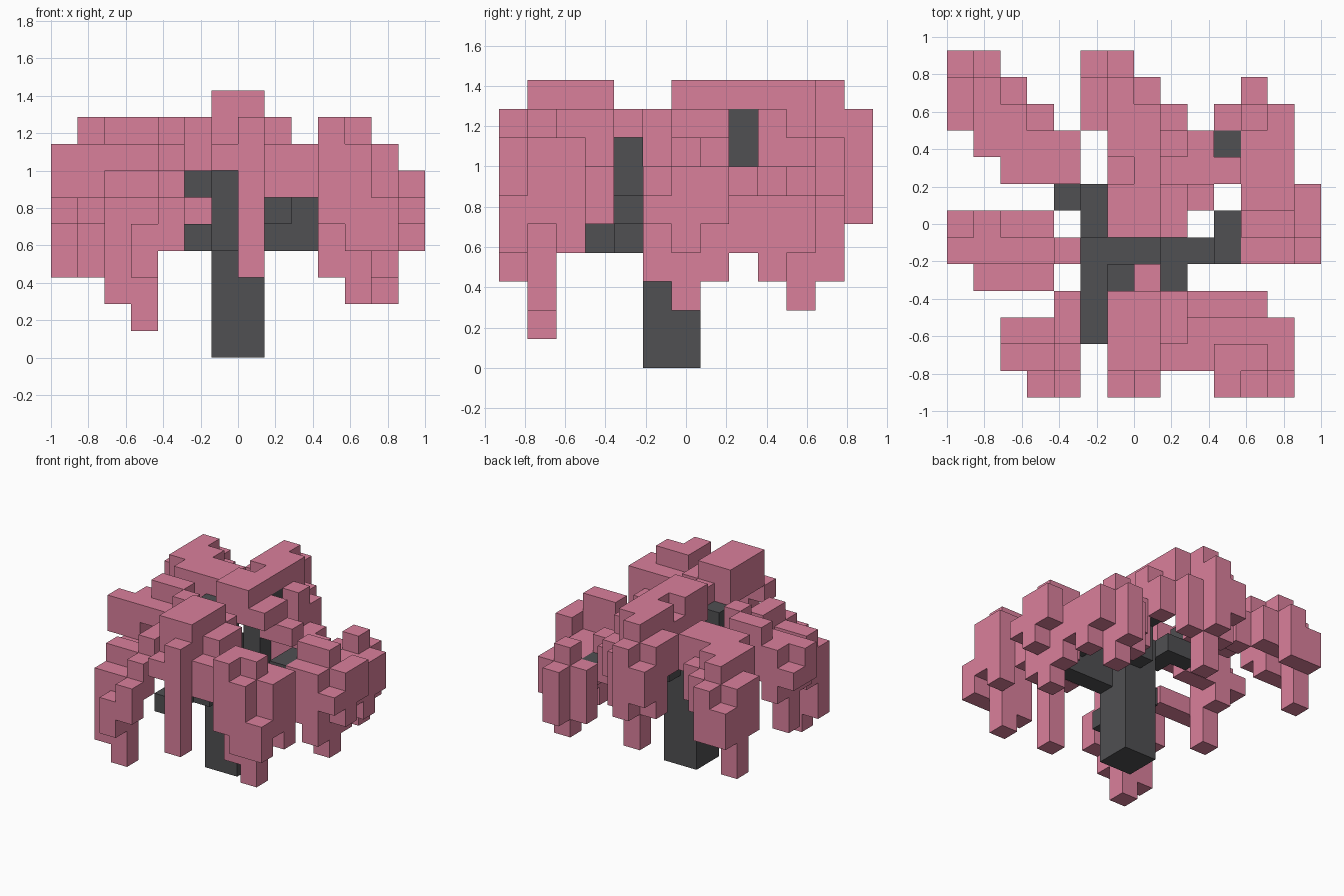
import bpy
import bmesh
from mathutils import Vector

default_cube = bpy.data.objects.get("Cube")
if default_cube:
    bpy.data.objects.remove(default_cube)

UNIT = 1 / 7
CORNER = Vector((-1, -6.5 * UNIT, 0))


def make_material(name, color):
    mat = bpy.data.materials.new(name)
    mat.use_nodes = True
    mat.diffuse_color = color
    mat.node_tree.nodes["Principled BSDF"].inputs["Base Color"].default_value = color
    return mat


blossom = make_material("blossom pink", (0.7, 0.215, 0.33, 1))
bark = make_material("charcoal bark", (0.079, 0.079, 0.085, 1))


def level(letter):
    return ord(letter) - ord("a")


def read_plan(column, plan):
    """Plan rows run from back to front, ending at the row given by the last line.
    Each column of blocks is written as bottom letter and top letter (a = ground)."""
    *rows, front_row = plan.split("\n")
    cells = set()
    for y, row in enumerate(reversed(rows), int(front_row)):
        for x, span in enumerate(row.split(), column):
            if span != ".":
                cells |= {(x, y, z) for z in range(level(span[0]), level(span[1]))}
    return cells


def build_blocks(name, mat, cells):
    """Skin a group of unit blocks with outer faces only, then merge flat areas."""
    bm = bmesh.new()
    for cell in cells:
        for axis in range(3):
            for side in (0, 1):
                near = list(cell)
                near[axis] += 2 * side - 1
                if tuple(near) in cells:
                    continue
                u, v = (axis + 1) % 3, (axis + 2) % 3
                ring = []
                for du, dv in ((0, 0), (1, 0), (1, 1), (0, 1)):
                    p = Vector(cell)
                    p[axis] += side
                    p[u] += du
                    p[v] += dv
                    ring.append(bm.verts.new(p * UNIT + CORNER))
                bm.faces.new(ring if side else ring[::-1])
    bmesh.ops.remove_doubles(bm, verts=bm.verts[:], dist=UNIT / 100)
    bmesh.ops.dissolve_limit(bm, angle_limit=0.01, verts=bm.verts[:], edges=bm.edges[:])
    mesh = bpy.data.meshes.new(name)
    bm.to_mesh(mesh)
    bm.free()
    mesh.materials.append(mat)
    obj = bpy.data.objects.new(name, mesh)
    bpy.context.collection.objects.link(obj)
    return obj


# Trunk and its forking branches
build_blocks("trunk", bark, read_plan(6, "ah af\naf af\n5"))
build_blocks("branches", bark, read_plan(4, """.  .  .  .  .  .  fg
.  .  .  hj .  .  .
gi gh .  fi .  .  .
.  gh .  .  .  .  fh
.  ef .  .  eg eg eh
.  ef ei .  fg .  .
.  ef .  .  .  .  .
.  ef .  .  .  .  .
2"""))

# Drooping blossom boughs: first column, then the plan of each
boughs = {
    "back_right_side_bough": (0, """fh fi .  .  .
di gj gi .  .
fi fj hj gi .
.  gj hj hj hj
.  .  hj hj hj
8"""),
    "back_crown_bough": (5, """gi fj .  .  .
fj dk fi .  .
hj ik ik gi .
.  ik ik hj fh
.  ij jk fh fh
.  ik ik hj hi
.  ik ik ij .
6"""),
    "back_left_side_bough": (10, """.  dg .
dg ch eg
.  eg dg
fh eg eg
8"""),
    "left_bough": (11, """fg dg fh
ei ci eh
eh dh fg
5"""),
    "front_left_bough": (8, """hj gh gh fh .
hj gi gi gi ei
gi gi dj cj fi
.  .  fj ei eg
0"""),
    "front_crown_bough": (6, """.  ij
ik ik
ik ik
ik ik
hi dj
0"""),
    "front_right_bough": (2, """.  .  gi
eh fh gi
cg bg fh
.  df eg
0"""),
    "right_bough": (0, """gh fi gj gj .
gi di hi hi hj
.  fg fg fg .
4"""),
}
for name, (column, plan) in boughs.items():
    build_blocks(name, blossom, read_plan(column, plan))
